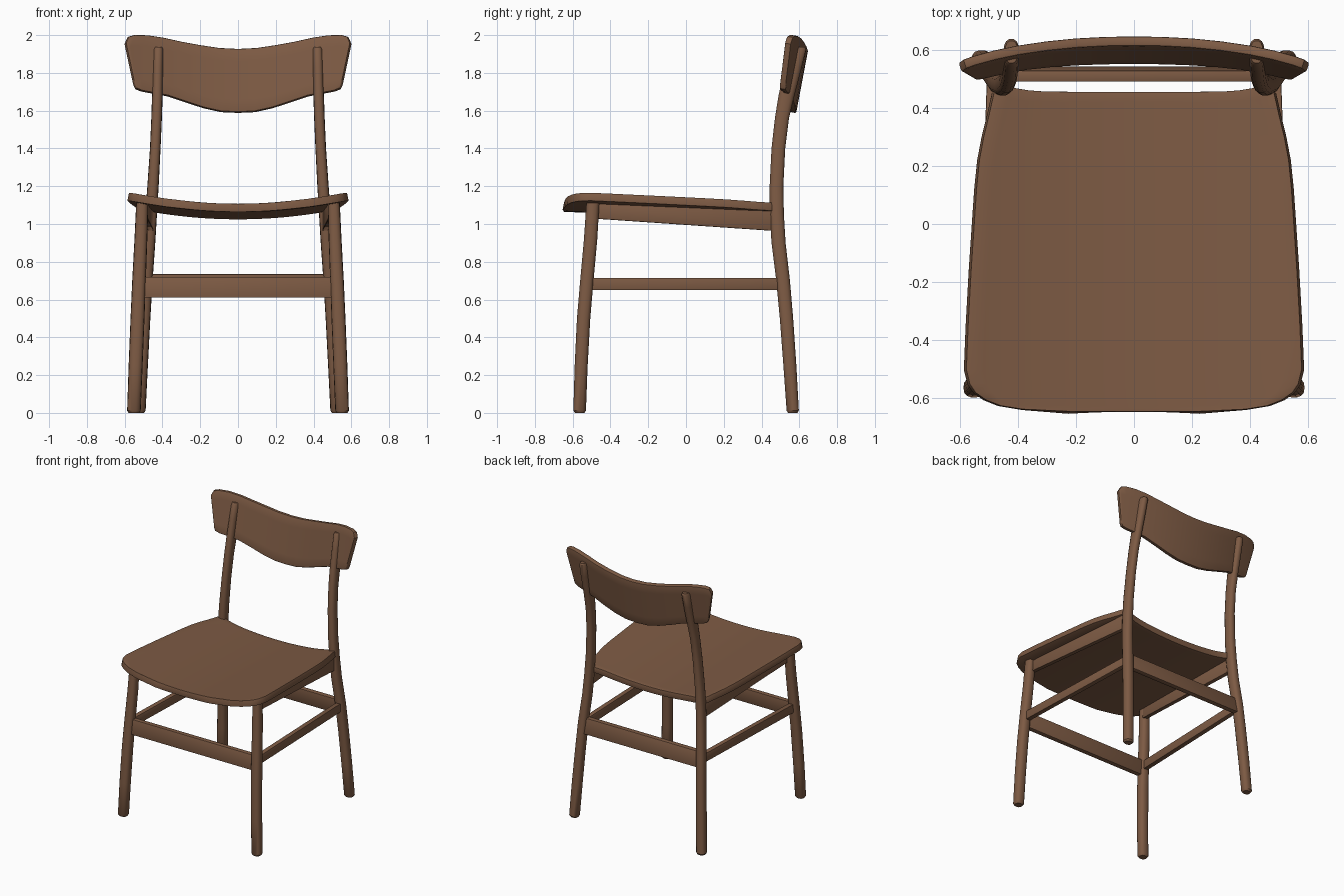
import bpy, math
from mathutils import Vector

if "Cube" in bpy.data.objects:
    bpy.data.objects.remove(bpy.data.objects["Cube"])

wood = bpy.data.materials.new("brown wood")
wood.diffuse_color = (0.205, 0.103, 0.057, 1)
wood.use_nodes = True
wood.node_tree.nodes["Principled BSDF"].inputs["Base Color"].default_value = wood.diffuse_color


def finish(name, verts, faces, mirror=False, thick=0, offset=-1, bevel=0):
    """Make an object, bake its modifiers and shade it smooth with sharp edges."""
    me = bpy.data.meshes.new(name)
    me.from_pydata([tuple(v) for v in verts], [], faces)
    me.materials.append(wood)
    ob = bpy.data.objects.new(name, me)
    bpy.context.collection.objects.link(ob)
    bpy.ops.object.select_all(action='DESELECT')
    ob.select_set(True)
    bpy.context.view_layer.objects.active = ob
    bpy.ops.object.mode_set(mode='EDIT')
    bpy.ops.mesh.select_all(action='SELECT')
    if not thick:
        bpy.ops.mesh.normals_make_consistent(inside=False)
    bpy.ops.object.mode_set(mode='OBJECT')
    if thick:
        m = ob.modifiers.new("thickness", 'SOLIDIFY')
        m.thickness, m.offset = thick, offset
    if bevel:
        m = ob.modifiers.new("round edges", 'BEVEL')
        m.width, m.segments = bevel, 2
        m.limit_method, m.angle_limit = 'ANGLE', math.radians(50)
    if mirror:
        m = ob.modifiers.new("mirror", 'MIRROR')
        m.use_mirror_merge = False
    bpy.ops.object.convert(target='MESH')
    bpy.ops.object.shade_smooth_by_angle(angle=math.radians(35))
    return ob


def loft(name, stations, n=14):
    """Mirrored leg: rounded sections (x, y, z, rx, ry) joined bottom to top."""
    verts, faces = [], []
    for x, y, z, rx, ry in stations:
        for i in range(n):
            a = 2 * math.pi * i / n
            c, s = math.cos(a), math.sin(a)
            verts.append((x + rx * math.copysign(abs(c) ** 0.8, c),
                          y + ry * math.copysign(abs(s) ** 0.8, s), z))
    for j in range(len(stations) - 1):
        for i in range(n):
            k = (i + 1) % n
            faces.append((j * n + i, j * n + k, (j + 1) * n + k, (j + 1) * n + i))
    faces.append(tuple(reversed(range(n))))
    faces.append(tuple(range(len(verts) - n, len(verts))))
    finish(name, verts, faces, mirror=True)


def bar(name, a, b, thick, lean=0, mirror=False):
    """Flat bar; each end is (x, y, z_bottom, z_top), lean shifts the top in y."""
    d = Vector((b[0] - a[0], b[1] - a[1], 0)).normalized()
    side = Vector((-d.y, d.x, 0)) * thick / 2
    verts = []
    for x, y, z0, z1 in (a, b):
        lo, hi = Vector((x, y - lean / 2, z0)), Vector((x, y + lean / 2, z1))
        verts += [lo - side, lo + side, hi + side, hi - side]
    faces = [(0, 1, 2, 3), (7, 6, 5, 4)]
    faces += [(i, i + 4, (i + 1) % 4 + 4, (i + 1) % 4) for i in range(4)]
    finish(name, verts, faces, mirror=mirror, bevel=0.005)


def sheet(name, rows, thick, offset, bevel):
    """Curved panel from rows of points, then thickened."""
    w = len(rows[0])
    faces = [(j * w + i, j * w + i + 1, (j + 1) * w + i + 1, (j + 1) * w + i)
             for j in range(len(rows) - 1) for i in range(w - 1)]
    finish(name, [p for r in rows for p in r], faces,
           thick=thick, offset=offset, bevel=bevel)


# seat: dished panel with rounded front corners, rows are (y, half width)
outline = [(-.645, .22), (-.638, .38), (-.625, .46), (-.605, .51), (-.58, .545),
           (-.55, .565), (-.50, .577), (-.35, .571), (-.15, .56), (0, .55),
           (.12, .542), (.22, .532), (.30, .517), (.37, .50), (.42, .482), (.455, .455)]
rows = []
for y, w in outline:
    row = []
    for i in range(21):
        u = i / 10 - 1
        yy = y + (.03 * abs(u) ** 8 if y > .4 else 0)
        row.append((u * w, yy, 1.084 - .036 * y + .19 * (u * w) ** 2))
    rows.append(row)
sheet("seat", rows, .043, -1, .012)

# backrest: curved, leaning slat; columns are (x top, z top, x bottom, z bottom)
half = [(0, 1.925, 0, 1.59), (.1, 1.93, .09, 1.594), (.2, 1.945, .18, 1.614),
        (.3, 1.963, .27, 1.643), (.4, 1.985, .37, 1.677), (.48, 1.997, .45, 1.692),
        (.55, 1.999, .51, 1.703), (.582, 1.99, .54, 1.715), (.598, 1.955, .552, 1.74)]
columns = [(-a, b, -c, d) for a, b, c, d in reversed(half[1:])] + half
rows = []
for j in range(6):
    t = j / 5
    row = []
    for xt, zt, xb, zb in columns:
        x, z = xb + (xt - xb) * t, zb + (zt - zb) * t
        row.append((x, .631 + .19 * (z - 1.93) - .27 * x * x, z))
    rows.append(row)
sheet("backrest", rows, .034, 0, .007)

# legs: the back pair continue up as posts that hold the backrest
loft("front_leg", [
    (.551, -.563, 0, .028, .026), (.551, -.563, .012, .036, .034),
    (.542, -.555, .25, .037, .035), (.532, -.542, .5, .037, .036),
    (.524, -.525, .7, .036, .036), (.514, -.505, .92, .034, .036),
    (.507, -.493, 1.11, .032, .035)])
loft("back_leg", [
    (.524, .565, 0, .027, .025), (.524, .565, .012, .035, .033),
    (.512, .55, .25, .035, .035), (.498, .532, .5, .034, .036),
    (.486, .514, .7, .034, .037), (.470, .490, .9, .032, .038),
    (.460, .481, 1.05, .031, .038), (.450, .479, 1.2, .030, .037),
    (.438, .489, 1.4, .028, .037), (.431, .508, 1.56, .028, .038),
    (.427, .532, 1.68, .028, .043), (.424, .568, 1.83, .028, .046),
    (.422, .590, 1.925, .027, .047), (.422, .592, 1.938, .021, .039)])

# rails under the seat and lower stretchers
bar("seat_rail", (.494, -.48, 1.028, 1.11), (.462, .47, .963, 1.085), .032, mirror=True)
bar("side_stretcher", (.523, -.525, .65, .715), (.488, .515, .65, .715), .036, mirror=True)
bar("front_stretcher", (-.52, -.527, .61, .72), (.52, -.527, .61, .72), .036, lean=.012)
bar("back_stretcher", (-.485, .516, .62, .735), (.485, .516, .62, .735), .038, lean=-.016)
